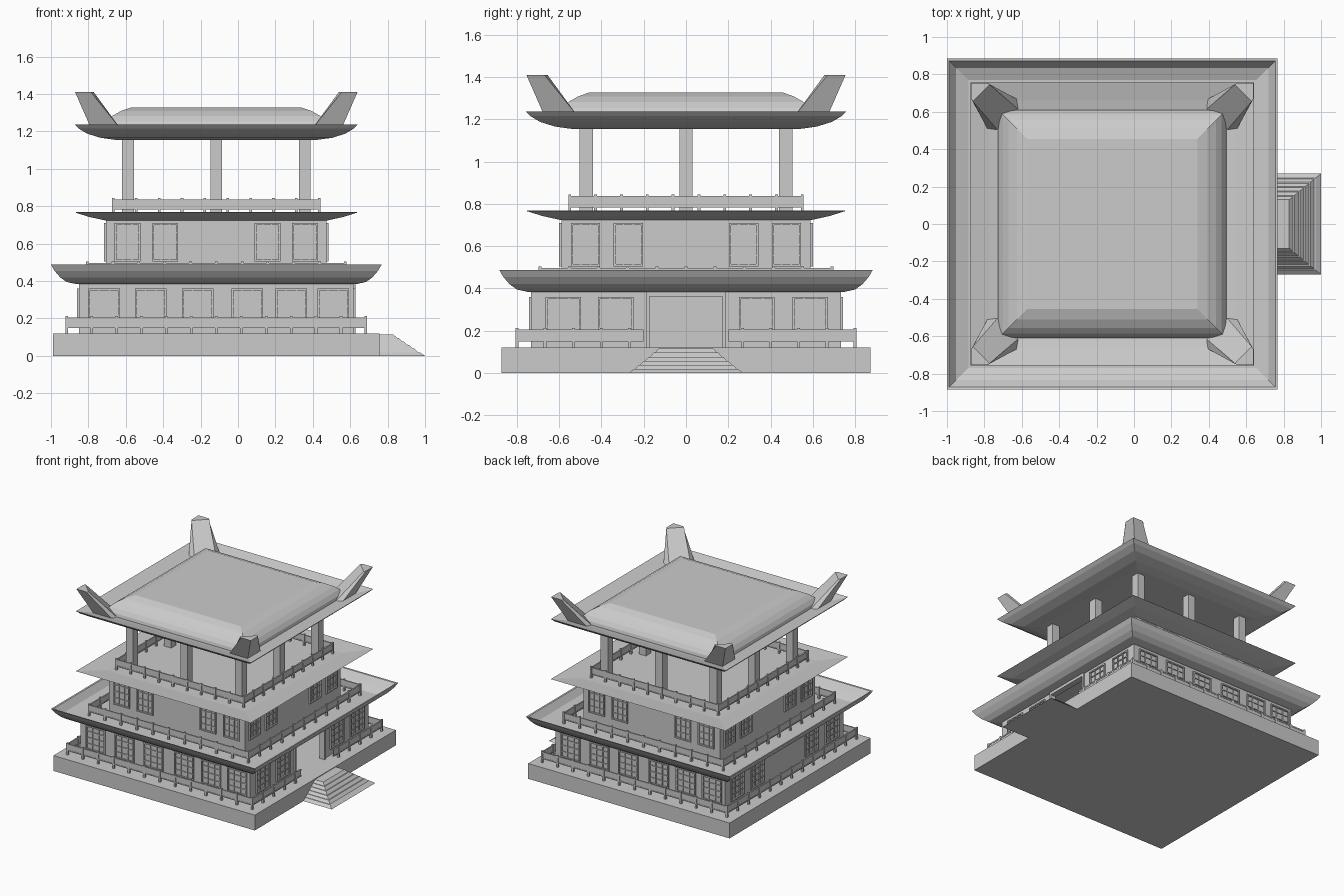
import bpy, bmesh, math
from mathutils import Matrix, Vector

if "Cube" in bpy.data.objects:
    bpy.data.objects.remove(bpy.data.objects["Cube"])

CX = -0.116  # the square tower sits left of centre because of the stairs


def finish(name, bm):
    bmesh.ops.recalc_face_normals(bm, faces=bm.faces)
    me = bpy.data.meshes.new(name)
    bm.to_mesh(me)
    bm.free()
    ob = bpy.data.objects.new(name, me)
    bpy.context.collection.objects.link(ob)
    return ob


def box(bm, side, u, out, z, su, sout, sz):
    """Box on one side of the tower: 0 front, 1 right, 2 back, 3 left."""
    m = (Matrix.Translation((CX, 0, 0)) @ Matrix.Rotation(side * math.pi / 2, 4, 'Z')
         @ Matrix.Translation((u, -out, z)) @ Matrix.Diagonal((su, sout, sz, 1)))
    bmesh.ops.create_cube(bm, size=1, matrix=m)


def skin(bm, rings):
    """Join rings of points with quads and cap both ends."""
    vs = [[bm.verts.new(p) for p in r] for r in rings]
    n = len(vs[0])
    for a, b in zip(vs, vs[1:]):
        for i in range(n):
            j = (i + 1) % n
            bm.faces.new((a[i], a[j], b[j], b[i]))
    bm.faces.new(vs[0][::-1])
    bm.faces.new(vs[-1])


def square_loft(name, profile):
    """Four-sided form from a list of (half width, height)."""
    bm = bmesh.new()
    skin(bm, [[(CX + sx * h, sy * h, z) for sx, sy in
               ((-1, -1), (1, -1), (1, 1), (-1, 1))] for h, z in profile])
    return finish(name, bm)


def railing(name, half, z, segments, gap=0.0):
    bm = bmesh.new()
    step = 2 * half / segments
    for side in range(4):
        g = gap if side == 1 else 0
        for i in range(segments):
            u = -half + i * step
            if abs(u) >= g:
                box(bm, side, u, half, z + 0.046, 0.014, 0.014, 0.092)
        spans = [(-half, -g), (g, half)] if g else [(-half, half)]
        for a, b in spans:
            mid, ln = (a + b) / 2, b - a
            box(bm, side, mid, half, z + 0.058, ln, 0.005, 0.04)
            box(bm, side, mid, half, z + 0.08, ln, 0.010, 0.010)
            box(bm, side, mid, half, z + 0.034, ln, 0.010, 0.008)
    finish(name, bm)


def windows(name, half, centres, width, z0, z1, cols=3, rows=4):
    bm = bmesh.new()
    h, zc, t = z1 - z0, (z0 + z1) / 2, 0.010
    for side in range(4):
        for u in centres[side % 2]:
            for s in (-1, 1):
                box(bm, side, u + s * (width - t) / 2, half + 0.005, zc, t, 0.012, h)
                box(bm, side, u, half + 0.005, zc + s * (h - t) / 2, width, 0.012, t)
            for i in range(1, cols):
                box(bm, side, u - width / 2 + width * i / cols, half + 0.003, zc, 0.006, 0.008, h)
            for i in range(1, rows):
                box(bm, side, u, half + 0.003, z0 + h * i / rows, width, 0.008, 0.006)
    finish(name, bm)


# Stone base
square_loft("base_platform", [(0.872, 0), (0.872, 0.12)])

# Flared entrance stairs on the right
bm = bmesh.new()
rings = []
for i in range(7):
    f = i / 6
    y, x, z = 0.27 - 0.14 * f, 1.0 - 0.17 * f, 0.115 * f
    rings.append([(0.75, -y, z), (x, -y, z), (x, y, z), (0.75, y, z)])
    if 0 < i < 6:
        rings.append([(0.75, -y + 0.006, z), (x - 0.008, -y + 0.006, z),
                      (x - 0.008, y - 0.006, z), (0.75, y - 0.006, z)])
skin(bm, rings)
finish("entrance_stairs", bm)

# Ground floor: hollow walls with a doorway on the right
bm = bmesh.new()
W, T, ZC, H = 0.733, 0.03, 0.255, 0.27
for side in (0, 2, 3):
    box(bm, side, 0, W - T / 2, ZC, 2 * W, T, H)
for s in (-1, 1):
    box(bm, 1, s * (W + 0.18) / 2, W - T / 2, ZC, W - 0.18, T, H)
finish("ground_floor_walls", bm)
bm = bmesh.new()
for s in (-1, 1):
    box(bm, 1, s * 0.18, W - 0.01, ZC, 0.014, 0.045, H)
box(bm, 1, 0, W - 0.01, 0.372, 0.37, 0.045, 0.022)
finish("door_frame", bm)
windows("ground_floor_windows", W,
        [(-0.6, -0.35, -0.1, 0.165, 0.4, 0.625), (-0.58, -0.333, 0.335, 0.587)],
        0.168, 0.17, 0.36)
railing("base_railing", 0.80, 0.12, 12, 0.2)

# Lower roof, a shallow tray with an upswept rim
square_loft("lower_roof", [(0.745, 0.383), (0.80, 0.395), (0.835, 0.42), (0.865, 0.455),
                           (0.884, 0.488), (0.872, 0.486), (0.835, 0.438), (0.77, 0.412)])
railing("lower_roof_railing", 0.69, 0.412, 10)

# Second floor
square_loft("second_floor_walls", [(0.59, 0.40), (0.59, 0.73)])
C2 = (-0.475, -0.273, 0.273, 0.475)
windows("second_floor_windows", 0.59, [C2, C2], 0.138, 0.505, 0.71)

# Middle roof, thin and flat
square_loft("middle_roof", [(0.585, 0.722), (0.68, 0.743), (0.757, 0.767),
                            (0.75, 0.768), (0.60, 0.755)])
railing("middle_roof_railing", 0.55, 0.752, 9)

# Open top floor on eight square columns
bm = bmesh.new()
P = 0.472
for x in (-P, 0, P):
    for y in (-P, 0, P):
        if x or y:
            box(bm, 0, x, y, 0.955, 0.062, 0.062, 0.41)
finish("columns", bm)

# Upper roof tray and its rounded cap
square_loft("upper_roof", [(0.54, 1.155), (0.62, 1.166), (0.69, 1.188), (0.735, 1.215),
                           (0.757, 1.237), (0.745, 1.234), (0.66, 1.212), (0.60, 1.20)])
square_loft("roof_cap", [(0.612, 1.195), (0.605, 1.225), (0.585, 1.255), (0.555, 1.283),
                         (0.51, 1.309), (0.455, 1.328)])

# Leaning horns on the four roof corners
bm = bmesh.new()
low = ((0.665, 0.665), (0.665, 0.505), (0.615, 0.505), (0.505, 0.615), (0.505, 0.665))
high = ((0.755, 0.755), (0.755, 0.67), (0.745, 0.655), (0.655, 0.745), (0.67, 0.755))
for sx in (-1, 1):
    for sy in (-1, 1):
        skin(bm, [[(CX + sx * a, sy * b, 1.205) for a, b in low],
                  [(CX + sx * a, sy * b, 1.41) for a, b in high]])
finish("corner_horns", bm)
